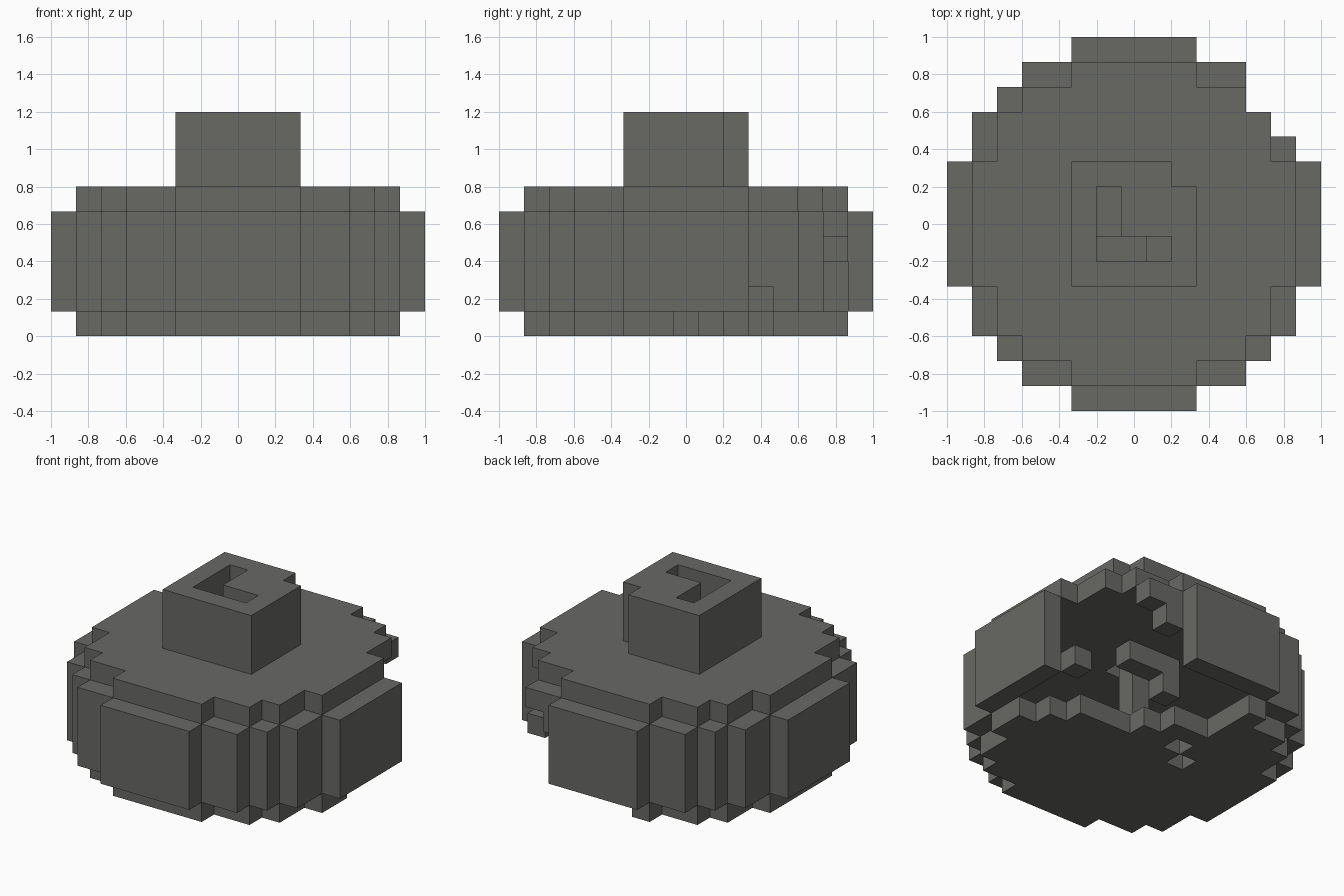
import bpy
import bmesh
from mathutils import Vector

if "Cube" in bpy.data.objects:
    bpy.data.objects.remove(bpy.data.objects["Cube"], do_unlink=True)

UNIT = 2 / 15  # edge of one block
WIDE = [7, 7, 7, 6, 6, 5, 4, 2]  # half-width of the outer disc per row
NARROW = [6, 6, 6, 5, 5, 4, 2]   # half-width of the inner disc per row

stone = bpy.data.materials.new("dark_grey")
stone.use_nodes = True
grey = (0.14, 0.14, 0.13, 1)
stone.diffuse_color = grey
stone.node_tree.nodes["Principled BSDF"].inputs["Base Color"].default_value = grey


def disc(widths):
    """Block positions of a stepped disc."""
    n = len(widths) - 1
    return {(x, y) for y in range(-n, n + 1)
            for x in range(-widths[abs(y)], widths[abs(y)] + 1)}


def column(cells, layers):
    return {(x, y, z) for x, y in cells for z in layers}


def build(name, blocks):
    """Join blocks into one flat-faced shell, skipping hidden inner faces."""
    bm = bmesh.new()
    for block in blocks:
        centre = Vector(block) + Vector((0, 0, 0.5))
        for axis in range(3):
            for sign in (-1, 1):
                n = Vector((0, 0, 0))
                n[axis] = sign
                if tuple(int(a + b) for a, b in zip(block, n)) in blocks:
                    continue
                u = Vector((0, 0, 0))
                u[(axis + 1) % 3] = 0.5
                v = n.cross(u)
                mid = centre + n / 2
                corners = [mid - u - v, mid + u - v, mid + u + v, mid - u + v]
                bm.faces.new([bm.verts.new(c * UNIT) for c in corners])
    bmesh.ops.remove_doubles(bm, verts=bm.verts, dist=0.001)
    bmesh.ops.dissolve_limit(bm, angle_limit=0.01, verts=bm.verts, edges=bm.edges)
    mesh = bpy.data.meshes.new(name)
    bm.to_mesh(mesh)
    bm.free()
    mesh.materials.append(stone)
    bpy.context.collection.objects.link(bpy.data.objects.new(name, mesh))


inner = disc(NARROW)
bore = {(x, y) for x in (-1, 0, 1) for y in (-1, 0, 1)}

# Side wall, one block thick, with a breach in one corner
wall = column(disc(WIDE) - inner, range(1, 5))
wall -= column({(6, 4), (5, 5)}, range(1, 5))
wall -= column({(6, 3)}, (2, 3, 4))
wall -= column({(4, 6)}, (1, 2, 3))
wall -= column({(3, 6)}, (1, 2))
build("side_wall", wall)

# Top plate with the bore through its middle
build("top_plate", column(inner - bore, [5]))

# Bottom plate, broken off along a ragged edge, with two small holes
ragged = {0: 5, 1: 4, 2: 1, 3: 0, 4: -2, 5: -2, 6: -2}
floor = {(x, y) for x, y in inner if x <= ragged.get(y, 6)}
floor -= {(-2, 1), (-1, 2)}
build("bottom_plate", column(floor, [0]))

# Neck with one chipped corner
ring = {(x, y) for x in range(-2, 3) for y in range(-2, 3)} - bore - {(2, 2)}
build("neck", column(ring, range(6, 9)))

# Plug in the neck and the stepped pieces hanging below it
plug = column({(0, 0), (1, 0), (0, 1), (1, 1)}, range(5, 9))
plug |= column({(-1, 0), (-1, 1), (0, 1), (1, 1)}, [4])
plug |= column({(0, 0)}, range(1, 5))
plug |= {(-1, 1, 3), (1, -1, 5)}
build("inner_plug", plug)
